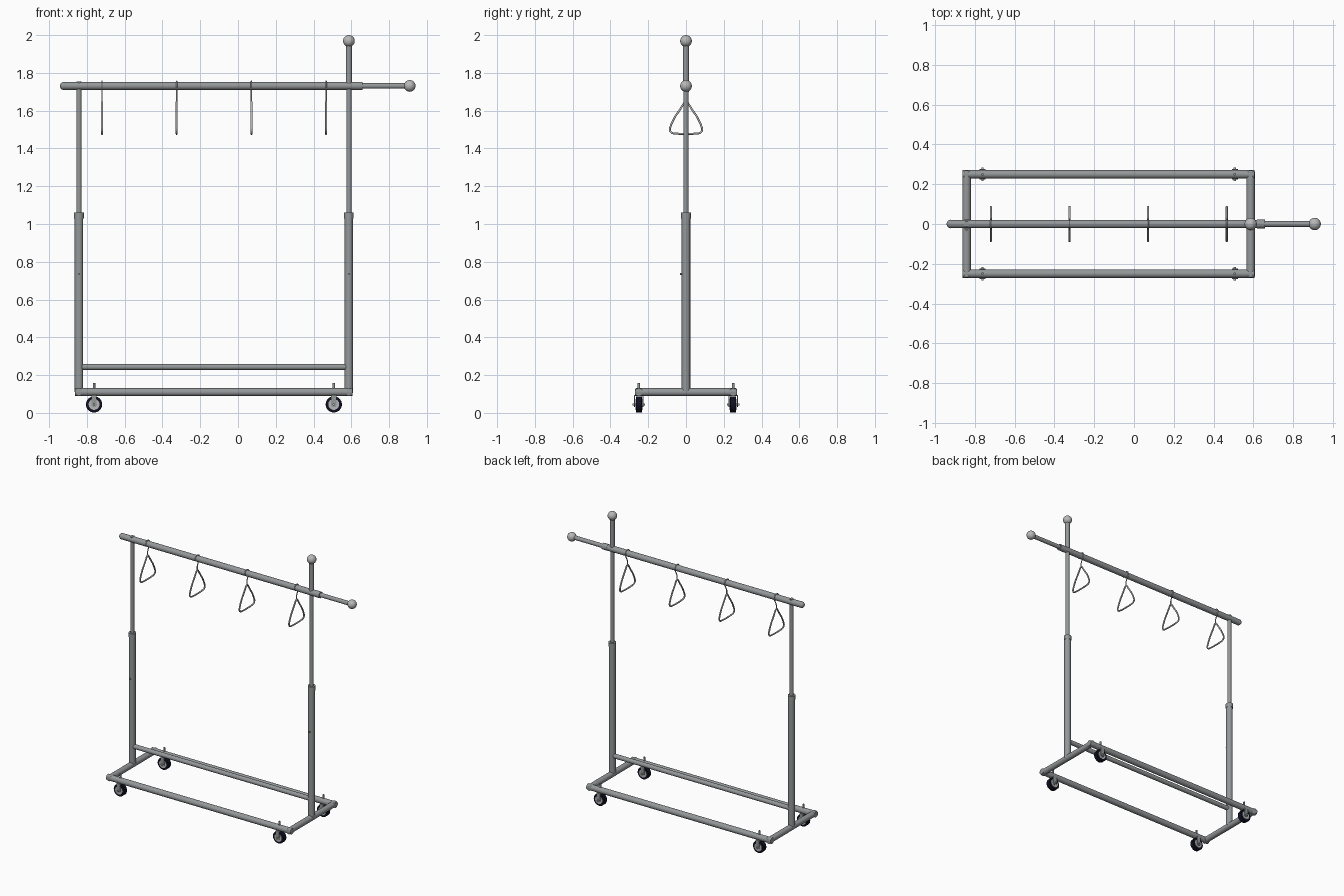
import bpy, math
from mathutils import Vector

cube = bpy.data.objects.get("Cube")
if cube:
    bpy.data.objects.remove(cube, do_unlink=True)


def material(name, rgb):
    m = bpy.data.materials.new(name)
    m.use_nodes = True
    m.diffuse_color = (*rgb, 1)
    m.node_tree.nodes["Principled BSDF"].inputs["Base Color"].default_value = (*rgb, 1)
    return m


STEEL = material("steel grey", (0.3, 0.315, 0.32))
PALE = material("pale steel", (0.48, 0.48, 0.48))
RUBBER = material("dark rubber", (0.005, 0.005, 0.016))


def finish(name, mat):
    ob = bpy.context.object
    ob.name = name
    ob.data.materials.clear()
    ob.data.materials.append(mat)
    bpy.ops.object.shade_smooth_by_angle(angle=math.radians(40))
    return ob


def tube(name, a, b, r, mat=STEEL, sides=24, bevel=0):
    a, b = Vector(a), Vector(b)
    d = b - a
    bpy.ops.mesh.primitive_cylinder_add(vertices=sides, radius=r, depth=d.length,
                                        location=(a + b) / 2,
                                        rotation=d.to_track_quat('Z', 'Y').to_euler())
    ob = finish(name, mat)
    if bevel:
        mod = ob.modifiers.new("rounded_ends", 'BEVEL')
        mod.width, mod.segments = bevel, 4
    return ob


def ball(name, loc, r, mat=PALE):
    bpy.ops.mesh.primitive_uv_sphere_add(segments=32, ring_count=16, radius=r, location=loc)
    return finish(name, mat)


def box(name, loc, size, mat=STEEL):
    bpy.ops.mesh.primitive_cube_add(size=1, location=loc)
    bpy.context.object.scale = size
    return finish(name, mat)


def wire(name, points, r, closed=False):
    cu = bpy.data.curves.new(name, 'CURVE')
    cu.dimensions = '3D'
    cu.bevel_depth, cu.bevel_resolution = r, 3
    cu.use_fill_caps = True
    sp = cu.splines.new('POLY')
    sp.points.add(len(points) - 1)
    for p, co in zip(sp.points, points):
        p.co = (*co, 1)
    sp.use_cyclic_u = closed
    sp.use_smooth = True
    cu.materials.append(PALE)
    bpy.context.collection.objects.link(bpy.data.objects.new(name, cu))


def arc(cy, cz, r, start, end, n=8):
    angles = [math.radians(start + (end - start) * i / n) for i in range(n + 1)]
    return [(cy + r * math.cos(t), cz + r * math.sin(t)) for t in angles]


LEFT, RIGHT = -0.842, 0.587
BASE_Z, BAR_Z = 0.11, 1.731

# Base frame
for side, y in (("front", -0.25), ("back", 0.25)):
    tube(side + "_base_bar", (-0.862, y, BASE_Z), (0.606, y, BASE_Z), 0.021)
for side, x in (("right", LEFT), ("left", RIGHT)):
    tube(side + "_base_bar", (x, -0.27, BASE_Z), (x, 0.27, BASE_Z), 0.021, bevel=0.008)

# Telescopic posts with collars and height screws
for side, x, top in (("right", LEFT, 1.754), ("left", RIGHT, BAR_Z)):
    tube(side + "_lower_post", (x, 0, BASE_Z), (x, 0, 1.045), 0.0225)
    tube(side + "_post_collar", (x, 0, 1.03), (x, 0, 1.06), 0.0255)
    tube(side + "_upper_post", (x, 0, 1.0), (x, 0, top), 0.0135)
    tube(side + "_height_screw", (x, -0.033, 0.735), (x, 0, 0.735), 0.005, sides=12)
tube("lower_rail", (LEFT, 0, 0.243), (RIGHT, 0, 0.243), 0.016)

# Hanging bar with a domed end, an extension rod and ball ends
tube("hanging_bar", (-0.921, 0, BAR_Z), (0.64, 0, BAR_Z), 0.021)
ball("bar_domed_cap", (-0.921, 0, BAR_Z), 0.0215, STEEL)
tube("bar_collar", (0.618, 0, BAR_Z), (0.66, 0, BAR_Z), 0.022)
tube("bar_extension", (0.6, 0, BAR_Z), (0.905, 0, BAR_Z), 0.0145)
ball("bar_end_ball", (0.909, 0, BAR_Z), 0.031)
tube("top_post", (RIGHT, 0, BAR_Z), (RIGHT, 0, 1.96), 0.016)
ball("post_end_ball", (RIGHT, 0, 1.969), 0.031)

# Loop hangers: a thin hook over the bar and a bowed, rounded triangle
hook = arc(0, BAR_Z, 0.025, 200, -30, 16) + [(0.006, 1.69), (0, 1.675), (0, 1.645)]
half = arc(0, 1.634, 0.012, 90, 30, 4) + [(0.034, 1.603), (0.058, 1.568), (0.075, 1.535)]
half += arc(0.064, 1.502, 0.022, 30, -80) + [(0.03, 1.477)]
triangle = half + [(-y, z) for y, z in half[:0:-1]]
for i in range(4):
    x = -0.72 + 0.3955 * i
    wire(f"hanger_hook_{i + 1}", [(x, y, z) for y, z in hook], 0.0035)
    wire(f"hanger_loop_{i + 1}", [(x, y, z) for y, z in triangle], 0.0055, closed=True)

# Casters
for cx in (-0.762, 0.507):
    for cy in (-0.25, 0.25):
        tag = ("right" if cx < 0 else "left") + ("_front" if cy < 0 else "_back")
        z = 0.045
        tube(tag + "_wheel", (cx, cy - 0.016, z), (cx, cy + 0.016, z), 0.043, RUBBER, 32, 0.002)
        tube(tag + "_wheel_hub", (cx, cy - 0.0185, z), (cx, cy + 0.0185, z), 0.029, PALE, 32)
        for s in (-1, 1):
            box(tag + "_fork_arm", (cx, cy + s * 0.023, 0.069), (0.028, 0.005, 0.05))
            tube(tag + "_fork_foot", (cx, cy + s * 0.0205, z), (cx, cy + s * 0.0255, z), 0.015)
        box(tag + "_fork_top", (cx, cy, 0.093), (0.028, 0.051, 0.006))
        tube(tag + "_axle", (cx, cy - 0.034, z), (cx, cy + 0.034, z), 0.006, PALE, 12)
        tube(tag + "_stem", (cx, cy, 0.09), (cx, cy, 0.157), 0.0065, sides=12)
